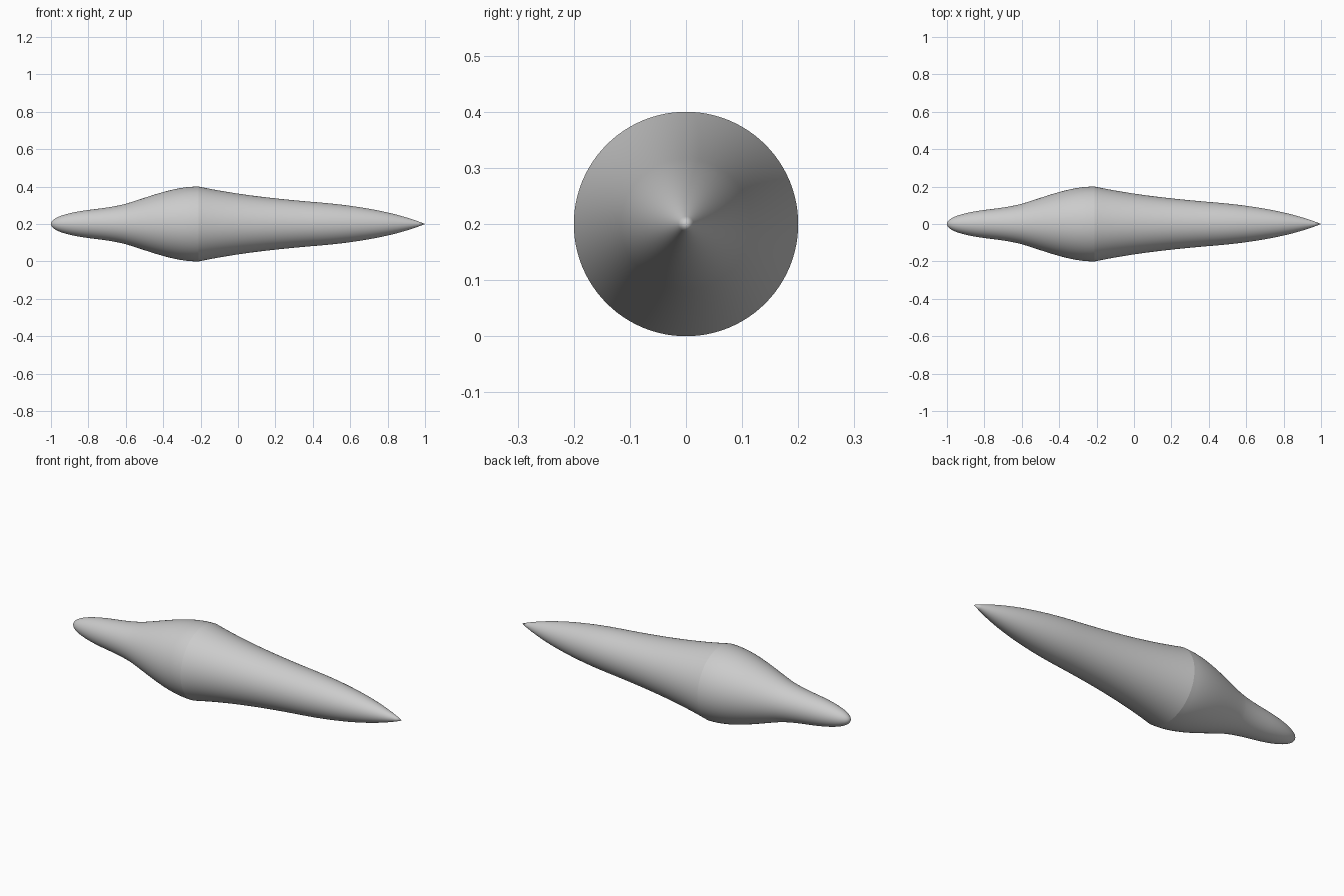
import bpy, bmesh, math
from mathutils import Vector, Matrix
from mathutils.geometry import interpolate_bezier

cube = bpy.data.objects.get("Cube")
if cube:
    bpy.data.objects.remove(cube, do_unlink=True)

SIDES = 96
AXIS_HEIGHT = 0.2

grey = bpy.data.materials.new("plain_grey")
grey.use_nodes = True
colour = (0.6, 0.6, 0.6, 1)
grey.diffuse_color = colour
grey.node_tree.nodes["Principled BSDF"].inputs["Base Color"].default_value = colour

# Bezier profiles as (x, radius): knot, handle, handle, knot ...
NOSE = [(-1, 0), (-1, .04), (-.89, .063), (-.8, .075),
        (-.73, .084), (-.67, .09), (-.6, .108),
        (-.47, .147), (-.34, .202), (-.21, .2)]
TAIL = [(-.21, .2), (0, .156), (.2, .135), (.4, .118),
        (.6, .103), (.83, .07), (1, 0)]


def sample(controls, steps=16):
    """Points along a chain of cubic curves."""
    pts = [Vector((x, 0, r)) for x, r in controls]
    out = [pts[0]]
    for i in range(0, len(pts) - 1, 3):
        out += interpolate_bezier(*pts[i:i + 4], steps)[1:]
    return out


# Spin the joined profile round the long axis
nose = sample(NOSE)
profile = nose + sample(TAIL)[1:]
bm = bmesh.new()
verts = [bm.verts.new(p) for p in profile]
edges = [bm.edges.new(pair) for pair in zip(verts, verts[1:])]
bmesh.ops.spin(bm, geom=verts + edges, cent=(0, 0, 0), axis=(1, 0, 0),
               angle=math.tau, steps=SIDES, use_merge=True)
bmesh.ops.remove_doubles(bm, verts=bm.verts, dist=1e-5)
bmesh.ops.recalc_face_normals(bm, faces=bm.faces)
for face in bm.faces:
    face.smooth = True

# Crisp seam where nose and tail meet
seam = nose[-1].x
for edge in bm.edges:
    if all(abs(v.co.x - seam) < 1e-4 for v in edge.verts):
        edge.smooth = False
bm.transform(Matrix.Translation((0, 0, AXIS_HEIGHT)))

mesh = bpy.data.meshes.new("spindle_body")
bm.to_mesh(mesh)
bm.free()
mesh.materials.append(grey)
body = bpy.data.objects.new("spindle_body", mesh)
bpy.context.collection.objects.link(body)
